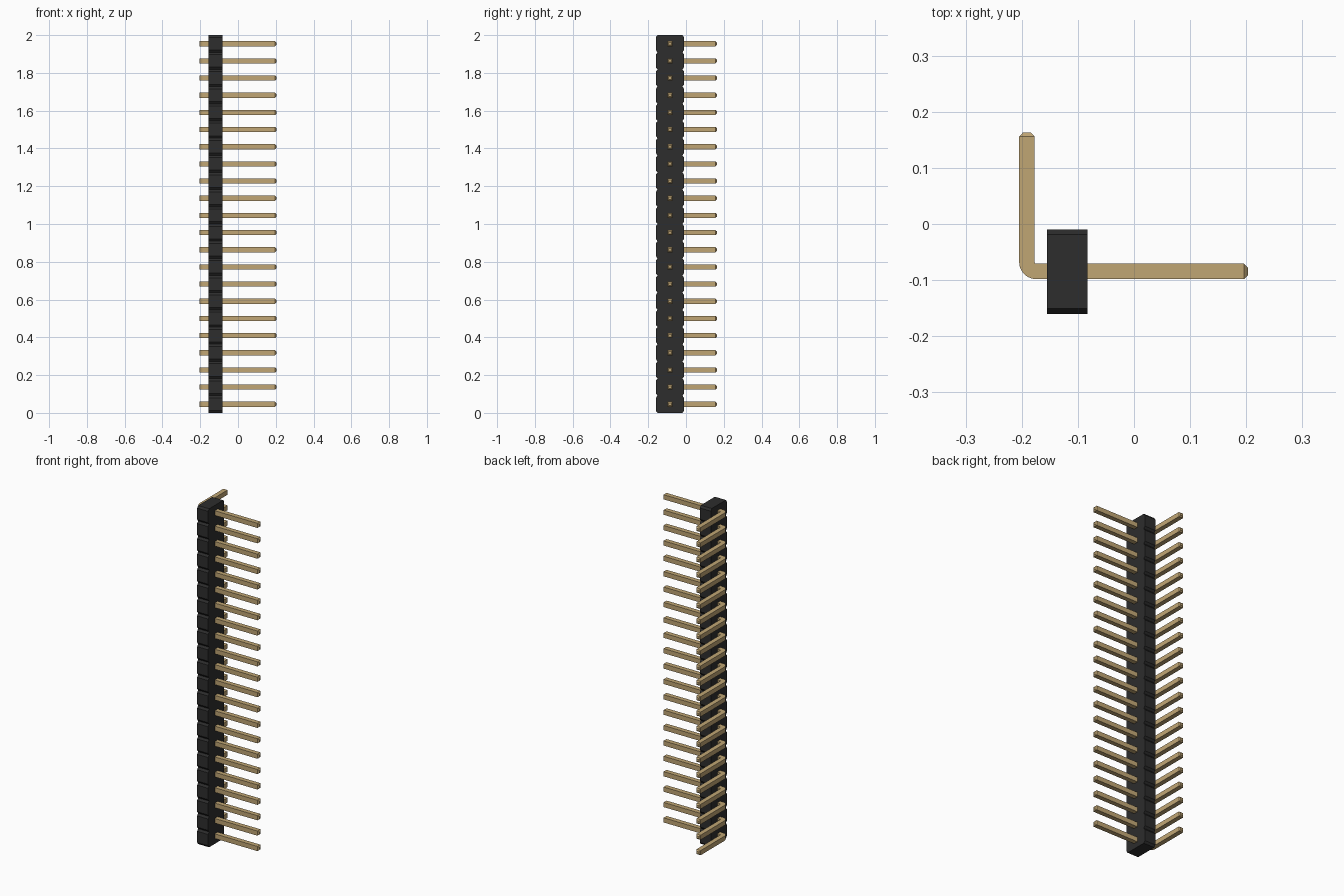
import bpy
import bmesh
from math import sin, cos, pi
from mathutils import Vector

if "Cube" in bpy.data.objects:
    bpy.data.objects.remove(bpy.data.objects["Cube"])

COUNT = 22
PITCH = 2.0 / COUNT
HALF = 0.0138                      # half thickness of a pin


def material(name, color, roughness):
    m = bpy.data.materials.new(name)
    m.use_nodes = True
    m.diffuse_color = color
    bsdf = m.node_tree.nodes["Principled BSDF"]
    bsdf.inputs["Base Color"].default_value = color
    bsdf.inputs["Roughness"].default_value = roughness
    return m


def finish(bm, name, mat):
    bmesh.ops.recalc_face_normals(bm, faces=bm.faces)
    mesh = bpy.data.meshes.new(name)
    bm.to_mesh(mesh)
    bm.free()
    mesh.materials.append(mat)
    ob = bpy.data.objects.new(name, mesh)
    bpy.context.collection.objects.link(ob)
    return ob


black = material("black plastic", (0.026, 0.026, 0.026, 1), 0.6)
gold = material("gold metal", (0.53, 0.38, 0.175, 1), 0.5)

# Housing: notched side outline extruded across x
X0, X1, Y0, Y1 = -0.155, -0.083, -0.16, -0.01
CUT_Y, CUT_Z = 0.009, 0.012
front, back = [], []
for i in range(COUNT):
    lo, hi = i * PITCH, (i + 1) * PITCH
    for z, inset in ((lo, CUT_Y), (lo + CUT_Z, 0), (hi - CUT_Z, 0), (hi, CUT_Y)):
        if z == lo and i > 0:
            continue
        front.append((X0, Y0 + inset, z))
        back.append((X0, Y1 - inset, z))
bm = bmesh.new()
face = bm.faces.new([bm.verts.new(p) for p in front + back[::-1]])
side = bmesh.ops.extrude_face_region(bm, geom=[face])
moved = [g for g in side["geom"] if isinstance(g, bmesh.types.BMVert)]
bmesh.ops.translate(bm, verts=moved, vec=(X1 - X0, 0, 0))
finish(bm, "housing", black)

# Bent pin: square rings swept along an L path, with tapered tips
AX, AY = -0.191, -0.0845           # centre lines of the two legs
TIP_X, TIP_Y, TAPER = 0.203, 0.163, 0.007
BEND = HALF + 0.003
rings = [((TIP_X, AY), (0, 1), 0.5), ((TIP_X - TAPER, AY), (0, 1), 1)]
for k in range(7):
    a = k / 6 * pi / 2
    inward = (sin(a), cos(a))
    centre = (AX + BEND - BEND * sin(a), AY + BEND - BEND * cos(a))
    rings.append((centre, inward, 1))
rings += [((AX, TIP_Y - TAPER), (1, 0), 1), ((AX, TIP_Y), (1, 0), 0.5)]


def build_pin(name, z):
    bm = bmesh.new()
    loops = []
    for centre, inward, scale in rings:
        c = Vector((*centre, z))
        u = Vector((*inward, 0)) * HALF * scale
        w = Vector((0, 0, HALF * scale))
        loops.append([bm.verts.new(p) for p in (c + u + w, c + u - w, c - u - w, c - u + w)])
    for a, b in zip(loops, loops[1:]):
        for j in range(4):
            k = (j + 1) % 4
            bm.faces.new((a[j], a[k], b[k], b[j]))
    bm.faces.new(loops[0])
    bm.faces.new(loops[-1])
    return finish(bm, name, gold)


pins = [build_pin(f"pin_{i + 1}", (i + 0.5) * PITCH) for i in range(COUNT)]

# Smooth the bends, keep edges sharp
bpy.ops.object.select_all(action="DESELECT")
for pin in pins:
    pin.select_set(True)
bpy.context.view_layer.objects.active = pins[0]
bpy.ops.object.shade_smooth_by_angle(angle=pi / 6)
